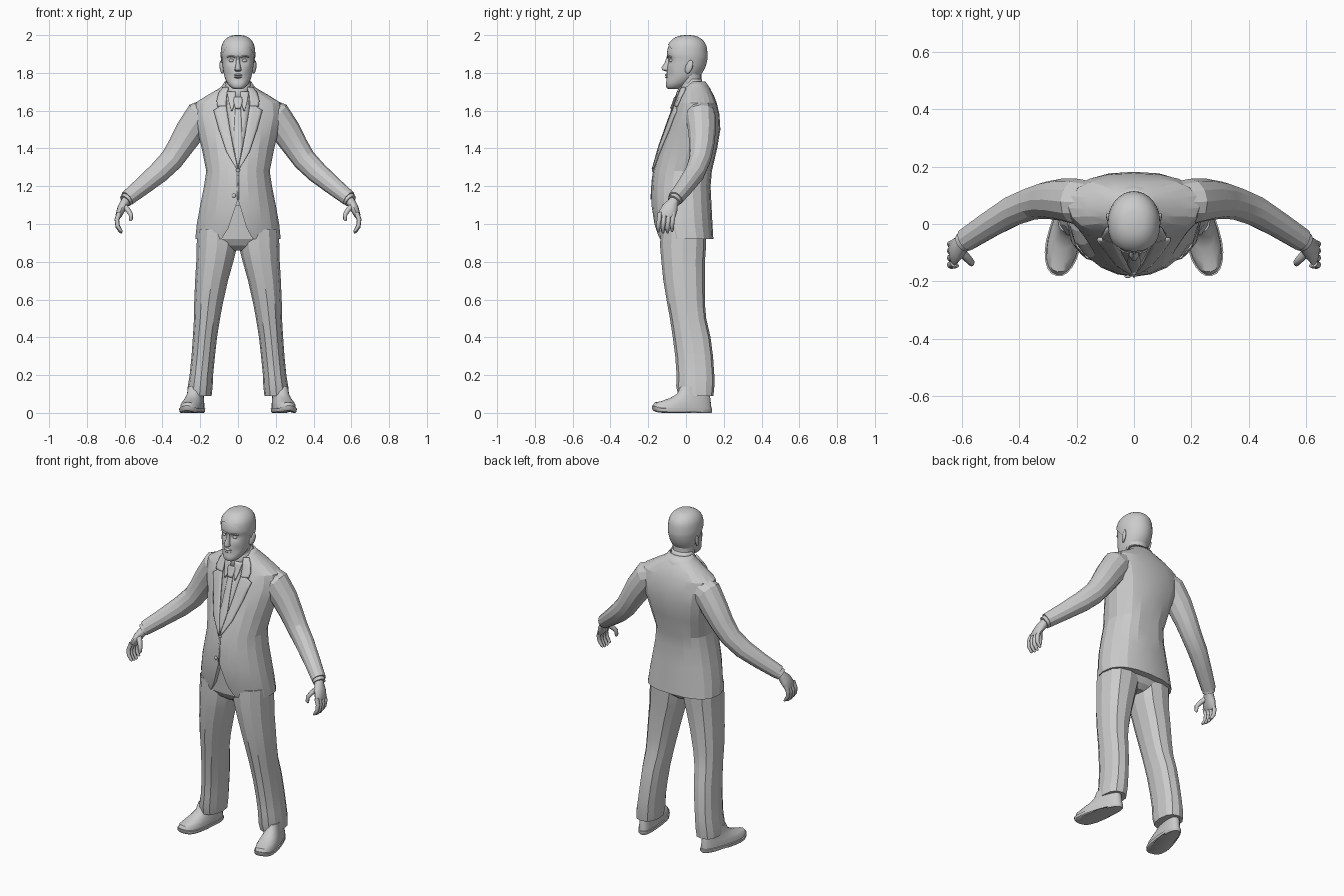
import bpy, bmesh, math
from mathutils import Vector
from mathutils.bvhtree import BVHTree


def finish(name, bm, mirror=False, smooth=0):
    bmesh.ops.recalc_face_normals(bm, faces=bm.faces[:])
    me = bpy.data.meshes.new(name)
    bm.to_mesh(me)
    bm.free()
    ob = bpy.data.objects.new(name, me)
    bpy.context.collection.objects.link(ob)
    if smooth:
        me.shade_smooth()
        me.set_sharp_from_angle(angle=math.radians(smooth))
    if mirror:
        ob.modifiers.new("mirror", 'MIRROR').use_mirror_merge = False
    return ob


def catmull(keys, sub):
    """Smoothly interpolate rows of numbers."""
    out = []
    for i in range(len(keys) - 1):
        a, b, c, d = (keys[max(0, min(len(keys) - 1, i + k))] for k in (-1, 0, 1, 2))
        for s in range(sub):
            t = s / sub
            out.append([q + .5 * t * (r - p + t * (2 * p - 5 * q + 4 * r - u + t * (3 * (q - r) + u - p)))
                        for p, q, r, u in zip(a, b, c, d)])
    return out + [list(keys[-1])]


def skin(rings, caps=True):
    bm = bmesh.new()
    vs = [[bm.verts.new(p) for p in r] for r in rings]
    n = len(vs[0])
    for a, b in zip(vs, vs[1:]):
        for i in range(n):
            bm.faces.new((a[i], a[(i + 1) % n], b[(i + 1) % n], b[i]))
    if caps:
        bm.faces.new(vs[0])
        bm.faces.new(vs[-1])
    return bm


def loft(rows, n=16, pf=1.0, pb=1.0, sub=1, caps=True):
    """Stack horizontal sections: z, front y, back y, half width, centre x."""
    rings = []
    for row in catmull([tuple(r) + (0,) * (5 - len(r)) for r in rows], sub):
        z, yf, yb, rx, cx = row
        ring = []
        for i in range(n):
            a = 2 * math.pi * i / n
            c, s = math.cos(a), math.sin(a)
            p = pb if s > 0 else pf
            ring.append((cx + rx * math.copysign(abs(c) ** p, c),
                         (yf + yb) / 2 + (yb - yf) / 2 * math.copysign(abs(s) ** p, s), z))
        rings.append(ring)
    return skin(rings, caps)


def tube(pts, n=10, sub=1):
    """Sweep sections along a path: x, y, z, radius along y, other radius."""
    pts = catmull(pts, sub)
    rings = []
    for i, p in enumerate(pts):
        a, b = pts[max(0, i - 1)], pts[min(len(pts) - 1, i + 1)]
        t = (Vector(b[:3]) - Vector(a[:3])).normalized()
        u = Vector((0, 1, 0))
        u = (u - t * t.dot(u)).normalized()
        v = t.cross(u)
        rings.append([Vector(p[:3]) + u * p[3] * math.cos(k * 2 * math.pi / n)
                      + v * p[4] * math.sin(k * 2 * math.pi / n) for k in range(n)])
    return skin(rings)


def ball(name, loc, scale, mirror=False, seg=12):
    bm = bmesh.new()
    bmesh.ops.create_uvsphere(bm, u_segments=seg, v_segments=8, radius=1)
    bmesh.ops.scale(bm, vec=scale, verts=bm.verts)
    bmesh.ops.translate(bm, vec=loc, verts=bm.verts)
    return finish(name, bm, mirror, 60)


# Jacket body
bm = loft([(.92, -.15, .145, .226), (1.0, -.172, .14, .218), (1.1, -.184, .135, .2), (1.2, -.182, .13, .18),
           (1.28, -.173, .137, .168), (1.4, -.14, .165, .192), (1.5, -.105, .182, .217),
           (1.58, -.077, .177, .236), (1.64, -.052, .163, .228), (1.68, -.04, .148, .165),
           (1.715, -.03, .128, .105), (1.74, -.01, .108, .07)], 20, 1.05, .78)
bmesh.ops.recalc_face_normals(bm, faces=bm.faces[:])
torso = BVHTree.FromBMesh(bm)
jacket = finish("jacket", bm, smooth=15)

# Cutaway below the buttons
cutter = finish("hem_cutter", skin([[(0, y, 1.13), (-.05, y, .98), (-.1, y, .9), (.09, y, .9), (.045, y, .98)]
                                    for y in (-.3, -.125)]))
cutter.hide_render = True
cutter.hide_viewport = True
mod = jacket.modifiers.new("cutaway", 'BOOLEAN')
mod.operation, mod.object, mod.solver = 'DIFFERENCE', cutter, 'EXACT'


def panel(name, rows, off, thick, mirror=False, cols=4):
    """Cloth strip laid on the chest: rows of z, inner x, outer x."""
    bm = bmesh.new()
    grid = []
    for j, (a, b) in enumerate(zip(rows, rows[1:])):
        for s in range(3 + (j == len(rows) - 2)):
            z, x0, x1 = (p + (q - p) * s / 3 for p, q in zip(a, b))
            line = []
            for k in range(cols + 1):
                x = x0 + (x1 - x0) * k / cols
                hit = torso.ray_cast(Vector((x, -1, z)), Vector((0, 1, 0)))[0]
                line.append(bm.verts.new((x, (hit.y if hit else 0) - off, z)))
            grid.append(line)
    for a, b in zip(grid, grid[1:]):
        for k in range(cols):
            bm.faces.new((a[k], a[k + 1], b[k + 1], b[k]))
    ob = finish(name, bm, mirror, 30)
    m = ob.modifiers.new("thickness", 'SOLIDIFY')
    m.thickness, m.offset = thick, 0
    return ob


# Lapels, collar, shirt and tie
panel("lapel", [(1.29, .0, .006), (1.38, .02, .06), (1.5, .042, .1), (1.6, .058, .128), (1.622, .062, .095)],
      .006, .012, True)
panel("jacket_collar", [(1.622, .062, .108), (1.65, .062, .112), (1.69, .058, .1), (1.72, .05, .078)],
      .007, .014, True)
panel("shirt_front", [(1.32, -.006, .006), (1.5, -.042, .042), (1.62, -.06, .06), (1.7, -.055, .055)], .002, .004)
panel("shirt_collar", [(1.6, .03, .036), (1.65, .014, .05), (1.7, .012, .058)], .012, .008, True)
panel("tie", [(1.31, -.004, .004), (1.42, -.024, .024), (1.6, -.015, .015), (1.61, -.014, .014)], .007, .008)
panel("tie_knot", [(1.61, -.014, .014), (1.65, -.024, .024), (1.67, -.02, .02)], .014, .014)
panel("front_edge", [(1.13, -.004, .004), (1.29, -.004, .004)], .002, .004, cols=1)
for rows, nm in (([(1.67, -.04, .145, .12), (1.715, -.025, .13, .095), (1.755, .005, .102, .07)], "collar_back"),
                 ([(1.67, -.06, .1, .075), (1.73, -.035, .09, .068), (1.768, -.005, .083, .064)], "shirt_collar_band")):
    finish(nm, loft(rows, 20, caps=False), smooth=30).modifiers.new("thickness", 'SOLIDIFY').thickness = .008
for i, (x, z) in enumerate(((0, 1.285), (-.022, 1.15))):
    ball("button", (x, torso.ray_cast(Vector((x, -1, z)), Vector((0, 1, 0)))[0].y - .003, z), (.011, .006, .011))

# Sleeves and cuffs
finish("sleeve", tube([(.13, .075, 1.6, .07, .075), (.2, .078, 1.568, .08, .085), (.255, .085, 1.49, .073, .078),
                       (.305, .083, 1.41, .065, .068), (.352, .073, 1.34, .058, .062),
                       (.42, .047, 1.272, .054, .057), (.5, .0, 1.205, .047, .049),
                       (.587, -.056, 1.135, .041, .041)], 12), True, 15)
finish("shirt_cuff", tube([(.57, -.045, 1.148, .035, .035), (.596, -.064, 1.122, .036, .036)], 12), True, 30)

# Hands
finish("palm", tube([(.582, -.054, 1.138, .026, .026), (.598, -.068, 1.115, .028, .025),
                     (.614, -.084, 1.088, .042, .024), (.63, -.1, 1.05, .047, .018),
                     (.634, -.103, 1.038, .042, .012)], 10), True, 50)
for i in range(4):
    y = -.066 - .024 * i
    d = (.008, 0, 0, .006)[i]
    finish("finger", tube([(.628, y, 1.06, .012, .013), (.641, y - .004, 1.018 + d, .012, .012),
                           (.638, y - .008, .985 + d, .011, .011), (.622, y - .008, .96 + d, .009, .009),
                           (.614, y - .007, .953 + d, .005, .005)], 8), True, 50)
finish("thumb", tube([(.608, -.09, 1.1, .017, .016), (.583, -.118, 1.075, .015, .014),
                      (.567, -.135, 1.05, .012, .012), (.567, -.138, 1.025, .01, .01),
                      (.571, -.138, 1.016, .005, .005)], 8), True, 50)

# Trousers
finish("trouser_seat", loft([(.86, -.08, .06, .04), (.885, -.115, .09, .13), (.92, -.136, .106, .2),
                             (1.1, -.15, .1, .17)], 16, .85, .85), smooth=15)
finish("trouser_leg", loft([(.97, -.135, .108, .108, .108), (.88, -.137, .106, .107, .112),
                            (.8, -.13, .1, .098, .123), (.7, -.12, .1, .087, .14), (.58, -.1, .1, .076, .156),
                            (.5, -.085, .107, .069, .164), (.4, -.07, .13, .064, .175),
                            (.3, -.057, .143, .062, .184), (.2, -.05, .15, .062, .194),
                            (.14, -.052, .15, .066, .2), (.09, -.04, .145, .064, .204)], 12, .95, .8), True, 15)

# Shoes: built straight, then turned outward
bm = loft([(.0, -.158, .155, .05), (.006, -.165, .16, .057), (.022, -.167, .16, .058), (.024, -.162, .156, .053),
           (.045, -.152, .154, .052), (.06, -.118, .152, .049), (.078, -.07, .15, .045), (.1, -.03, .145, .042),
           (.14, -.01, .135, .04)], 24, .85, .85)
for v in bm.verts:
    v.co.x *= 1 + .12 * math.sin((v.co.y + .0) * -14)
    v.co.z += .016 * max(0, (-v.co.y - .1) / .065) ** 2
    if v.co.z < .004 and .0 < v.co.y < .075:
        v.co.z += .014
    a = math.radians(12)
    x, y = v.co.x, v.co.y
    v.co.x = .236 + x * math.cos(a) - y * math.sin(a)
    v.co.y = -.018 + x * math.sin(a) + y * math.cos(a)
finish("shoe", bm, True, 40)

# Head with eye sockets and cheeks
skull = [(1.714, -.09, -.045, .02), (1.722, -.103, -.02, .036), (1.74, -.107, .02, .053), (1.765, -.103, .05, .066),
         (1.79, -.103, .075, .074), (1.83, -.099, .098, .081), (1.87, -.096, .109, .085), (1.9, -.101, .11, .087),
         (1.94, -.093, .103, .081), (1.97, -.07, .082, .064), (1.988, -.038, .052, .038), (1.994, .0, .015, .008)]
bm = loft(skull, 36, .9, 1, 3)
for v in bm.verts:
    if v.co.y < 0:
        x, z = abs(v.co.x), v.co.z
        v.co.y += .013 * math.exp(-((x - .034) / .02) ** 2 - ((z - 1.866) / .015) ** 2)
        v.co.y += .006 * math.exp(-((x - .05) / .02) ** 2 - ((z - 1.79) / .02) ** 2)
finish("head", bm, smooth=50)
finish("neck", loft([(1.64, -.03, .1, .066), (1.72, -.035, .08, .06), (1.8, -.045, .082, .066)], 20), smooth=50)

# Hair: enlarged skull cut along the hairline
bm = loft([(z + .006 * (z > 1.9), f - .004, b + .004, r + .005) for z, f, b, r in skull], 36, .9, 1, 3)
bmesh.ops.bisect_plane(bm, geom=bm.verts[:] + bm.edges[:] + bm.faces[:], plane_co=(0, -.095, 1.948),
                       plane_no=(0, .18, .17), clear_inner=True)
finish("hair", bm, smooth=50)

# Face details
finish("nose", loft([(1.89, -.101, -.07, .009), (1.855, -.112, -.07, .01), (1.828, -.13, -.07, .015),
                     (1.815, -.126, -.07, .019), (1.808, -.108, -.07, .014)], 12), smooth=50)
finish("lips", loft([(1.797, -.102, -.07, .016), (1.789, -.112, -.07, .026), (1.783, -.106, -.07, .027),
                     (1.777, -.111, -.07, .024), (1.768, -.1, -.07, .014)], 16), smooth=50)
finish("eyebrow", tube([(.014, -.097, 1.883, .006, .004), (.035, -.093, 1.89, .007, .004),
                        (.057, -.078, 1.884, .005, .003)], 8, 2), True, 50)
ball("eye", (.034, -.078, 1.865), (.014, .011, .009), True)
ear = ball("ear", (.086, .016, 1.832), (.01, .02, .036), True)
for v in ear.data.vertices:
    v.co.y += (v.co.z - 1.832) * .25
    v.co.x += (v.co.y - .016) * .3
